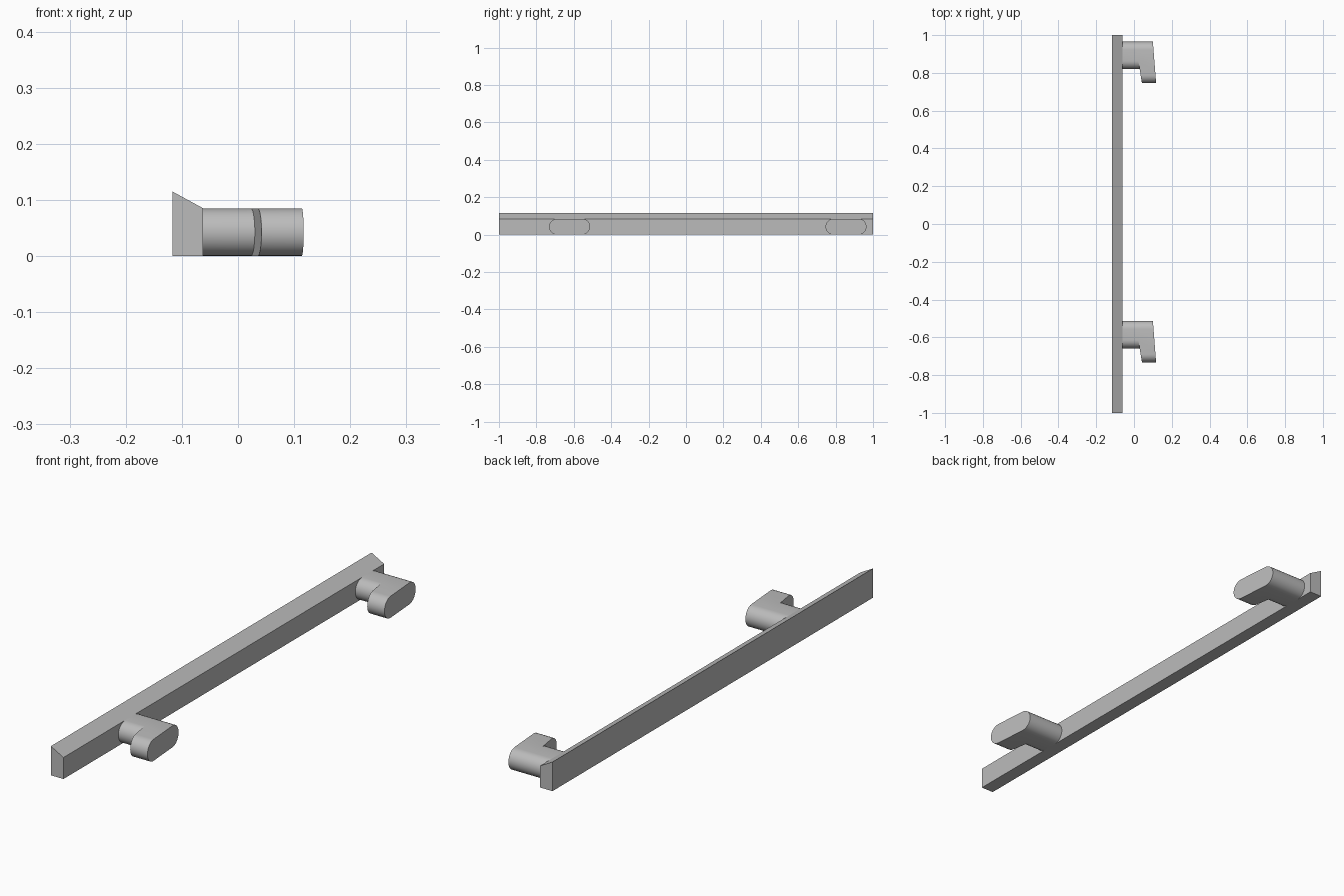
import bpy, bmesh, math

if "Cube" in bpy.data.objects:
    bpy.data.objects.remove(bpy.data.objects["Cube"])

grey = bpy.data.materials.new("grey metal")
grey.diffuse_color = (0.5, 0.5, 0.5, 1)
grey.use_nodes = True
grey.node_tree.nodes["Principled BSDF"].inputs["Base Color"].default_value = grey.diffuse_color

RAIL_BACK, RAIL_FRONT = -0.117, -0.062
H = 0.085            # hook height and rail front height
R = H / 2            # radius of the rounded hook ends
STEPS = 14           # segments per half round


def finish(name, bm):
    bmesh.ops.remove_doubles(bm, verts=bm.verts, dist=1e-5)
    bmesh.ops.recalc_face_normals(bm, faces=bm.faces)
    mesh = bpy.data.meshes.new(name)
    bm.to_mesh(mesh)
    bm.free()
    mesh.materials.append(grey)
    obj = bpy.data.objects.new(name, mesh)
    bpy.context.collection.objects.link(obj)
    return obj


def loft(name, rings):
    """Skin closed rings of equal length and cap both ends."""
    bm = bmesh.new()
    loops = [[bm.verts.new(p) for p in ring] for ring in rings]
    for a, b in zip(loops, loops[1:]):
        for i in range(len(a)):
            j = (i + 1) % len(a)
            bm.faces.new((a[i], a[j], b[j], b[i]))
    bm.faces.new(loops[0])
    bm.faces.new(loops[-1])
    return finish(name, bm)


def slot(y_low, y_high, y_join, x_of_y):
    """Slot outline with an extra point on each straight side at y_join."""
    pts = []
    for k in range(STEPS + 1):
        a = -math.pi / 2 + math.pi * k / STEPS
        pts.append((y_high - R + R * math.cos(a), R + R * math.sin(a)))
    pts.append((y_join, H))
    for k in range(STEPS + 1):
        a = math.pi / 2 + math.pi * k / STEPS
        pts.append((y_low + R + R * math.cos(a), R + R * math.sin(a)))
    pts.append((y_join, 0))
    return [(x_of_y(y), y, z) for y, z in pts]


# Wall rail with a sloping top
profile = [(RAIL_BACK, 0), (RAIL_FRONT, 0), (RAIL_FRONT, H), (RAIL_BACK, 0.115)]
loft("rail", [[(x, y, z) for x, z in profile] for y in (-1, 1)])

# Hooks: a stem from the rail and a longer slanted tip
for name, top in (("rear_hook", 0.965), ("front_hook", -0.513)):
    stem_low, tip_low = top - 0.145, top - 0.219
    join = stem_low + R

    def inner(y):
        return 0.03 + 0.012 * (stem_low - y) / (stem_low - tip_low)

    def outer(y):
        return 0.1 + 0.017 * (top - y) / (top - tip_low)

    hook = loft(name, [
        slot(stem_low, top, join, lambda y: RAIL_FRONT),
        slot(stem_low, top, join, inner),
        slot(tip_low, top, join, inner),
        slot(tip_low, top, join, outer),
    ])
    bpy.ops.object.select_all(action='DESELECT')
    hook.select_set(True)
    bpy.context.view_layer.objects.active = hook
    bpy.ops.object.shade_smooth_by_angle(angle=math.radians(35))
